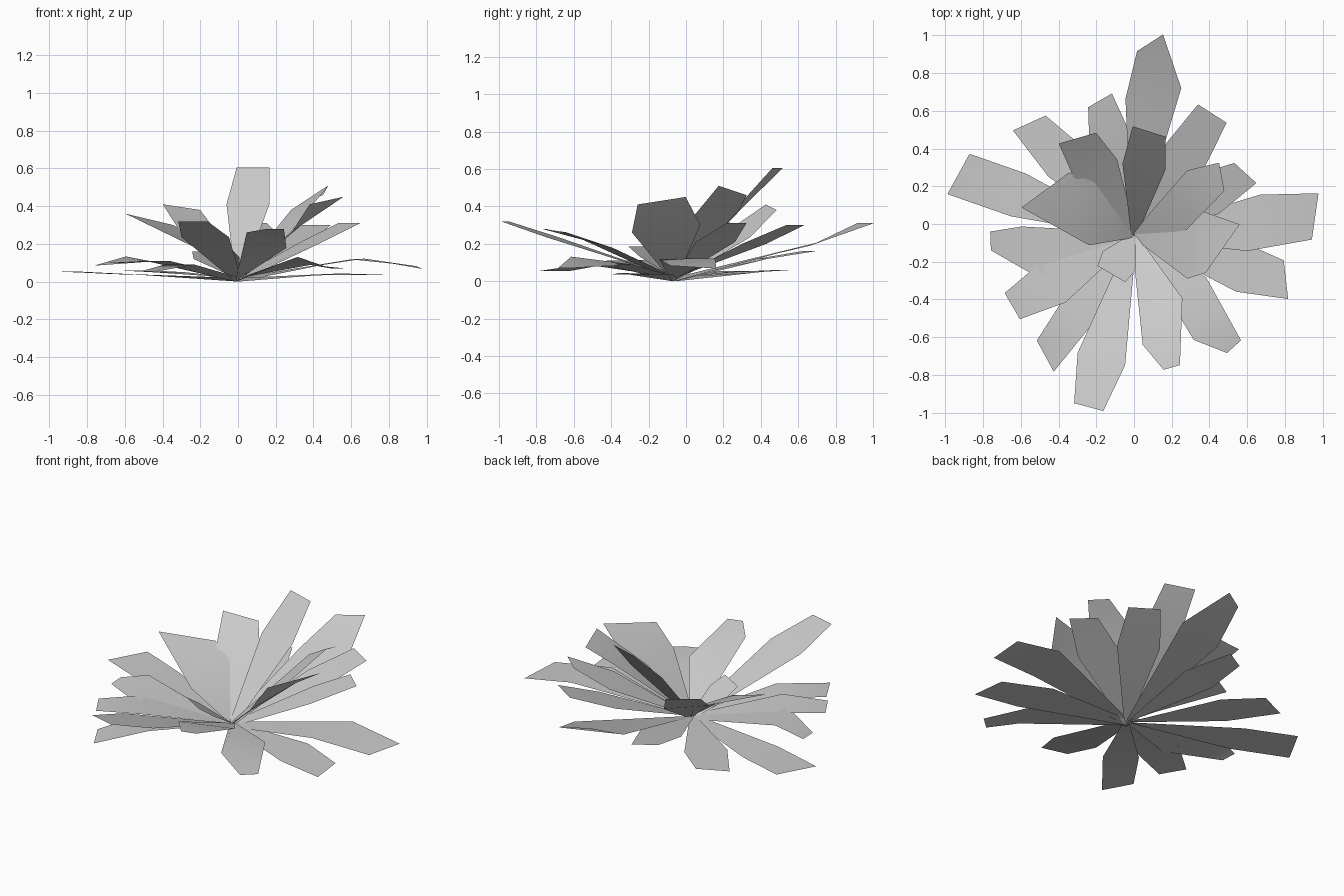
import bpy
from mathutils import Vector

BASE = Vector((0, -0.06))   # where all leaves meet


def leaf(name, x, y, z, mid_z, width, tip_width, skew=0.0, mid_skew=0.0, roll=0.0, mid=0.66, bend=0.0):
    """Flat blade: narrow base, wide middle, blunt tip. skew / mid_skew push the
    left corner outward and the right one inward, roll raises the left edge
    (left as seen looking outward), mid is where the blade is widest and
    bend moves that widest part to the left."""
    axis = Vector((x, y)) - BASE
    d = axis.normalized()
    left = Vector((-d.y, d.x))
    verts = []
    for t, w, h, s, r, b in ((0, 0.03, 0.01, 0, 0.02, 0),
                             (mid, width, mid_z, mid_skew, roll, bend),
                             (1, tip_width, z, skew, roll, 0)):
        for side in (0.5, -0.5):
            p = BASE + axis * t + left * (w * side + b) + d * s * side
            # a corner pushed outward also climbs along the slope of the blade
            climb = mid_z / (axis.length * mid) * s * side if t == mid else 0
            verts.append((p.x, p.y, h + r * side + climb))
    mesh = bpy.data.meshes.new(name)
    mesh.from_pydata(verts, [], [(0, 1, 3, 2), (2, 3, 5, 4)])
    mesh.update()
    if mesh.polygons[0].normal.z < 0:
        mesh.flip_normals()
    for p in mesh.polygons:
        p.use_smooth = True
    bpy.context.collection.objects.link(bpy.data.objects.new(name, mesh))


def whorl(name, rows):
    for i, row in enumerate(rows, 1):
        leaf(f"{name}_{i}", *row)


# rows: tip x, y, z, middle height, middle width, tip width,
#       (tip skew, middle skew, roll, middle position, bend)

# steep leaves in the heart of the plant
whorl("inner_leaf", [
    (-0.30, 0.455, 0.395, 0.25, 0.25, 0.20, 0.05, 0, 0.03),
    (0.08, 0.49, 0.605, 0.41, 0.23, 0.18, 0.03),
    (0.465, 0.25, 0.485, 0.32, 0.26, 0.14, 0.06, 0.18, -0.05, 0.60),
    (0.47, -0.13, 0.43, 0.28, 0.37, 0.28, 0.14, 0, 0.04),
    (-0.47, 0.18, 0.33, 0.21, 0.31, 0.28, 0.14, -0.13, 0.06, 0.48),
    (-0.12, -0.265, 0.185, 0.13, 0.20, 0.17),
])

# leaves rising at a shallow angle
whorl("middle_leaf", [
    (0.085, 0.96, 0.31, 0.20, 0.29, 0.13, -0.10, -0.08, 0, 0.74, -0.04),
    (0.415, 0.585, 0.30, 0.20, 0.24, 0.18),
    (0.59, 0.27, 0.31, 0.21, 0.24, 0.15, -0.05),
    (0.20, -0.76, 0.28, 0.22, 0.27, 0.09, 0, -0.18, 0, 0.66, 0.02),
    (-0.24, -0.97, 0.32, 0.235, 0.26, 0.16, 0, 0, 0, 0.72),
    (-0.18, 0.655, 0.16, 0.12, 0.24, 0.14, -0.04),
])

# low and drooping leaves around the outside
whorl("outer_leaf", [
    (-0.76, -0.09, 0.085, 0.12, 0.30, 0.10, 0, -0.12, 0, 0.70, 0.08),
    (-0.93, 0.265, 0.055, 0.04, 0.24, 0.24, 0.04),
    (-0.555, 0.535, 0.06, 0.05, 0.24, 0.18, 0.06),
    (-0.645, -0.435, 0.10, 0.11, 0.25, 0.16),
    (-0.47, -0.70, 0.055, 0.09, 0.20, 0.17, 0.08),
    (0.53, -0.65, 0.07, 0.11, 0.27, 0.10, 0, -0.20),
    (0.805, -0.295, 0.035, 0.04, 0.27, 0.19, -0.08, -0.10),
    (0.96, 0.04, 0.075, 0.12, 0.29, 0.24, 0.06, 0.10, -0.015),
])
